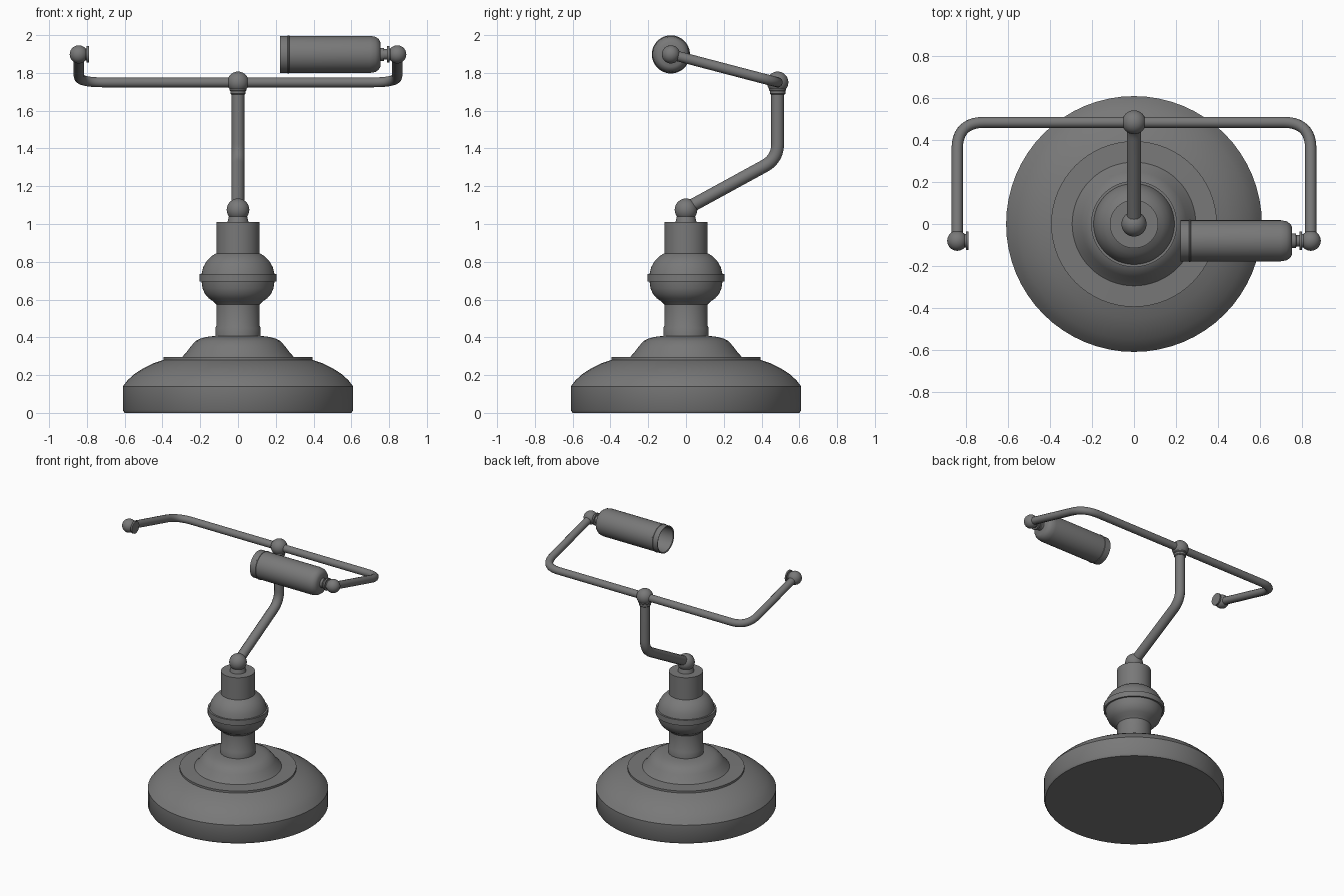
import bpy
import math
from mathutils import Matrix, Vector

cube = bpy.data.objects.get("Cube")
if cube:
    bpy.data.objects.remove(cube, do_unlink=True)

grey = bpy.data.materials.new("dark grey metal")
grey.use_nodes = True
colour = (0.19, 0.19, 0.19, 1)
grey.diffuse_color = colour
grey.node_tree.nodes["Principled BSDF"].inputs["Base Color"].default_value = colour


def finish(obj, angle=35):
    obj.data.materials.append(grey)
    bpy.ops.object.select_all(action="DESELECT")
    obj.select_set(True)
    bpy.context.view_layer.objects.active = obj
    bpy.ops.object.shade_smooth_by_angle(angle=math.radians(angle))
    return obj


def lathe(name, profile, sides=48, matrix=None):
    """Revolve (radius, height) points about local z."""
    verts, faces, rings = [], [], []
    for r, z in profile:
        start = len(verts)
        if r == 0:
            verts.append((0, 0, z))
            rings.append([start] * sides)
        else:
            for i in range(sides):
                a = math.tau * i / sides
                verts.append((r * math.cos(a), r * math.sin(a), z))
            rings.append(list(range(start, start + sides)))
    for low, high in zip(rings, rings[1:]):
        for i in range(sides):
            j = (i + 1) % sides
            quad = [low[i], low[j], high[j], high[i]]
            faces.append(list(dict.fromkeys(quad)))
    mesh = bpy.data.meshes.new(name)
    mesh.from_pydata(verts, [], faces)
    obj = bpy.data.objects.new(name, mesh)
    bpy.context.collection.objects.link(obj)
    obj.matrix_world = matrix or Matrix()
    return finish(obj)


def ball(name, centre, radius):
    bpy.ops.mesh.primitive_uv_sphere_add(segments=32, ring_count=16, radius=radius, location=centre)
    obj = bpy.context.object
    obj.name = name
    return finish(obj, 60)


def tube(name, corners, fillet, radius):
    """Round pipe along a path whose inner corners are filleted."""
    pts = [Vector(c) for c in corners]
    path = [pts[0]]
    for a, b, c in zip(pts, pts[1:], pts[2:]):
        start = b + (a - b).normalized() * fillet
        end = b + (c - b).normalized() * fillet
        for i in range(11):
            t = i / 10
            path.append(start.lerp(b, t).lerp(b.lerp(end, t), t))
    path.append(pts[-1])
    curve = bpy.data.curves.new(name, "CURVE")
    curve.dimensions = "3D"
    curve.bevel_depth = radius
    curve.bevel_resolution = 4
    curve.use_fill_caps = True
    spline = curve.splines.new("POLY")
    spline.points.add(len(path) - 1)
    for point, co in zip(spline.points, path):
        point.co = (*co, 1)
    obj = bpy.data.objects.new(name, curve)
    bpy.context.collection.objects.link(obj)
    bpy.ops.object.select_all(action="DESELECT")
    obj.select_set(True)
    bpy.context.view_layer.objects.active = obj
    bpy.ops.object.convert(target="MESH")
    return finish(bpy.context.object, 50)


# Weighted foot with a raised disc and a flared step
lathe("base", [(0, 0), (0.6, 0), (0.61, 0.015), (0.61, 0.14), (0.585, 0.172), (0.55, 0.205),
               (0.5, 0.237), (0.45, 0.262), (0.395, 0.28), (0.395, 0.295), (0.295, 0.297),
               (0.275, 0.318), (0.25, 0.352), (0.225, 0.38), (0.195, 0.395), (0.16, 0.403),
               (0.118, 0.408), (0, 0.408)], 64)

# Turned column, with a bulb and a band at its middle
lathe("column", [(0, 0.4), (0.12, 0.4), (0.12, 0.45), (0.115, 0.46), (0.115, 0.575), (0.13, 0.59),
                 (0.155, 0.607), (0.175, 0.63), (0.188, 0.66), (0.193, 0.695), (0.205, 0.695),
                 (0.205, 0.735), (0.193, 0.735), (0.185, 0.77), (0.165, 0.805), (0.14, 0.83),
                 (0.115, 0.845), (0.115, 1.01), (0, 1.01)])
lathe("column_neck", [(0, 1.0), (0.058, 1.0), (0.053, 1.02), (0.043, 1.06), (0, 1.06)], 32)

# Bent post and its joints
HINGE_Y, HINGE_Z = 0.485, 1.75
ball("lower_joint", (0, 0, 1.075), 0.06)
tube("post", [(0, 0, 1.08), (0, HINGE_Y, 1.345), (0, HINGE_Y, HINGE_Z)], 0.08, 0.034)
ball("upper_joint", (0, HINGE_Y, HINGE_Z), 0.057)
lathe("joint_collar", [(0, -0.065), (0.036, -0.065), (0.041, -0.06), (0.041, -0.046),
                       (0.045, -0.042), (0.045, -0.02), (0, -0.02)], 32,
      Matrix.Translation((0, HINGE_Y, HINGE_Z)))

# Forked arm
TIP = Vector((0.843, -0.08, 1.898))
tube("arm", [(-TIP.x, TIP.y, TIP.z), (-TIP.x, HINGE_Y, HINGE_Z),
             (TIP.x, HINGE_Y, HINGE_Z), TIP], 0.13, 0.027)

# End balls with collars that face inward
for side, label in ((1, "left"), (-1, "right")):
    centre = Vector((side * TIP.x, TIP.y, TIP.z))
    ball(label + "_end_ball", centre, 0.048)
    inward = Matrix.Translation(centre) @ Matrix.Rotation(-side * math.pi / 2, 4, "Y")
    lathe(label + "_collar", [(0, 0.03), (0.032, 0.03), (0.032, 0.042), (0.044, 0.042),
                              (0.044, 0.053), (0, 0.053)], 32, inward)

# Hollow cylindrical shade, open toward the middle
along = Matrix.Translation((0, TIP.y, TIP.z)) @ Matrix.Rotation(math.pi / 2, 4, "Y")
lathe("shade", [(0, 0.735), (0.08, 0.725), (0.09, 0.7), (0.09, 0.225), (0.098, 0.222),
                (0.098, 0.262), (0.101, 0.264), (0.101, 0.27), (0.098, 0.272), (0.098, 0.7),
                (0.093, 0.728), (0.081, 0.745), (0.065, 0.754), (0, 0.755)], 48, along)
lathe("shade_neck", [(0, 0.75), (0.034, 0.75), (0.034, 0.772), (0.028, 0.774),
                     (0.028, 0.8), (0, 0.8)], 32, along)
